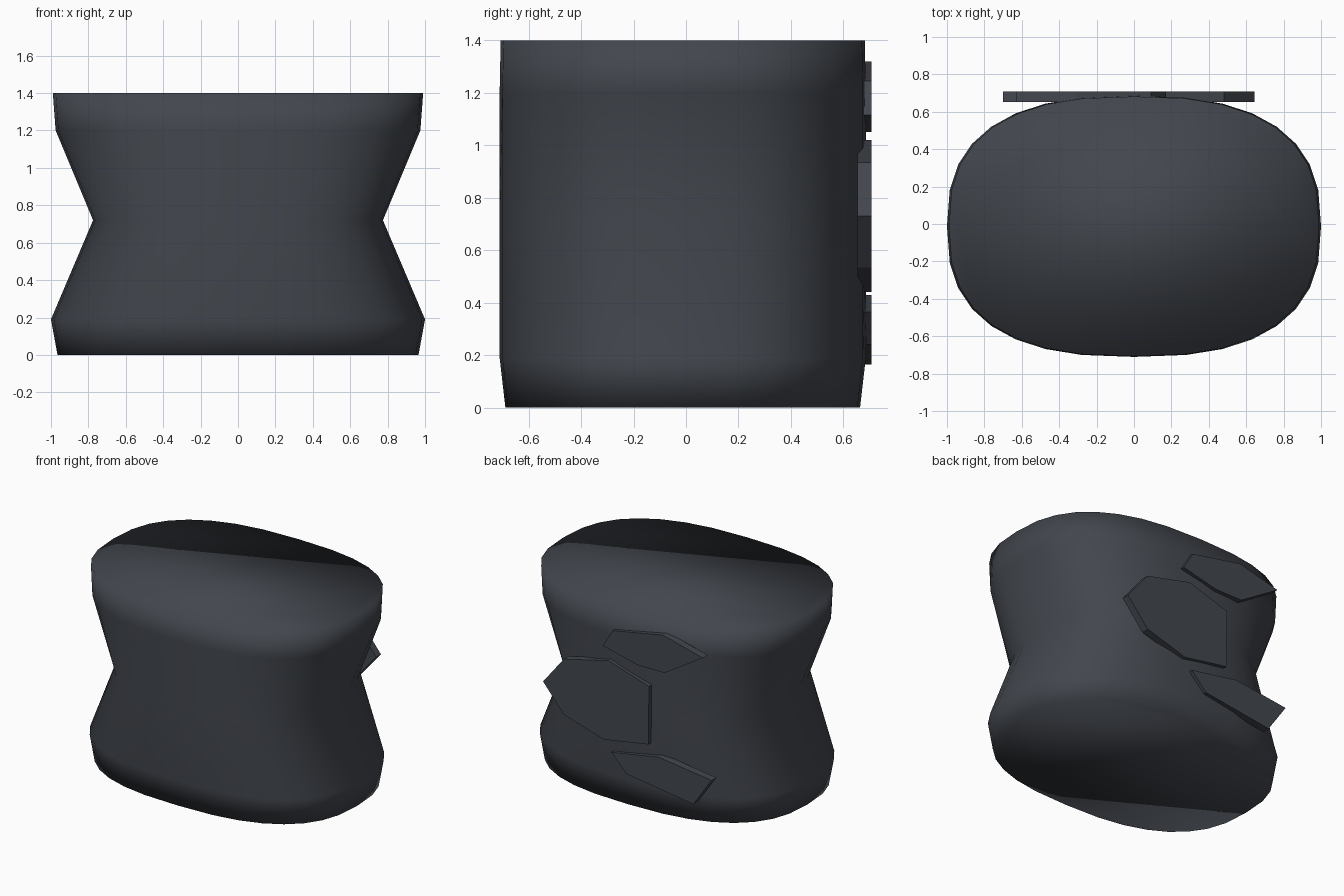
import bpy, bmesh, math

if "Cube" in bpy.data.objects:
    bpy.data.objects.remove(bpy.data.objects["Cube"])

slate = bpy.data.materials.new("dark_slate")
slate.diffuse_color = (0.055, 0.062, 0.075, 1)
slate.use_nodes = True
slate.node_tree.nodes["Principled BSDF"].inputs["Base Color"].default_value = slate.diffuse_color


def make_object(name, bm, smooth):
    bmesh.ops.recalc_face_normals(bm, faces=bm.faces)
    for f in bm.faces:
        f.smooth = smooth
    mesh = bpy.data.meshes.new(name)
    bm.to_mesh(mesh)
    bm.free()
    mesh.materials.append(slate)
    obj = bpy.data.objects.new(name, mesh)
    bpy.context.collection.objects.link(obj)
    return obj


def rounded(v):
    # Superellipse rounding of a sine or cosine
    return math.copysign(abs(v) ** 0.78, v)


# Waisted body: stacked superellipse rings (z, half width, half depth)
SIDES = 32
RINGS = [(0, 0.965, 0.676), (0.19, 1.0, 0.698), (0.72, 0.775, 0.698),
         (1.2, 0.975, 0.698), (1.4, 0.99, 0.694)]
bm = bmesh.new()
rows = []
for z, hx, hy in RINGS:
    angles = [2 * math.pi * i / SIDES for i in range(SIDES)]
    rows.append([bm.verts.new((hx * rounded(math.cos(a)),
                               hy * rounded(math.sin(a)) - 0.0125, z))
                 for a in angles])
for low, high in zip(rows, rows[1:]):
    for i in range(SIDES):
        j = (i + 1) % SIDES
        bm.faces.new((low[i], low[j], high[j], high[i]))
bm.faces.new(rows[0][::-1])
bm.faces.new(rows[-1])
make_object("body", bm, True)


# Faceted plates on the back, outlined in x and z
def plate(name, outline, y0=0.653, y1=0.708):
    bm = bmesh.new()
    face = bm.faces.new([bm.verts.new((x, y0, z)) for x, z in outline])
    ext = bmesh.ops.extrude_face_region(bm, geom=[face], use_keep_orig=True)
    verts = [g for g in ext["geom"] if isinstance(g, bmesh.types.BMVert)]
    bmesh.ops.translate(bm, verts=verts, vec=(0, y1 - y0, 0))
    make_object(name, bm, False)


plate("upper_back_plate", [(0.17, 1.115), (0.09, 1.245), (-0.31, 1.32),
                           (-0.63, 1.24), (-0.325, 1.05), (-0.11, 1.05)])
plate("middle_back_plate", [(0.645, 0.73), (0.48, 0.935), (0.12, 1.02), (-0.2, 0.92),
                            (-0.195, 0.5), (0.16, 0.44), (0.48, 0.535)])
plate("lower_back_plate", [(0.1, 0.365), (-0.28, 0.43), (-0.70, 0.375),
                           (-0.555, 0.165), (-0.02, 0.24)])
